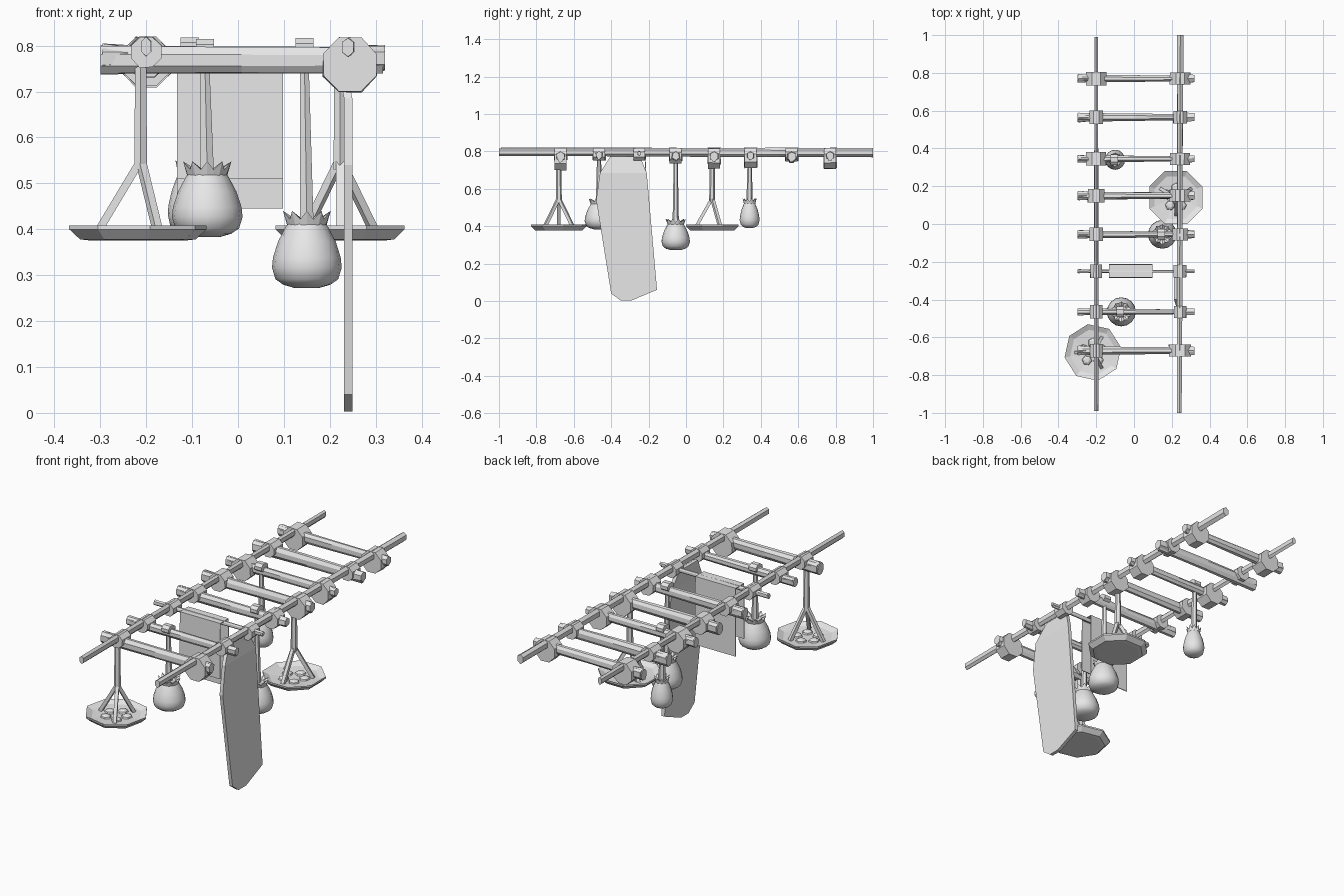
import bpy, bmesh, math, random
from mathutils import Vector, Matrix

random.seed(4)
cube = bpy.data.objects.get("Cube")
if cube:
    bpy.data.objects.remove(cube, do_unlink=True)

grey = bpy.data.materials.new("plain_grey")
grey.use_nodes = True
grey.diffuse_color = (0.8, 0.8, 0.8, 1)
for node in grey.node_tree.nodes:
    if node.type == 'BSDF_PRINCIPLED':
        node.inputs["Base Color"].default_value = (0.8, 0.8, 0.8, 1)


def finish(name, bm, smooth=False):
    bmesh.ops.recalc_face_normals(bm, faces=bm.faces[:])
    mesh = bpy.data.meshes.new(name)
    bm.to_mesh(mesh)
    bm.free()
    mesh.materials.append(grey)
    ob = bpy.data.objects.new(name, mesh)
    bpy.context.collection.objects.link(ob)
    if smooth:
        bpy.ops.object.select_all(action='DESELECT')
        ob.select_set(True)
        bpy.context.view_layer.objects.active = ob
        bpy.ops.object.shade_smooth_by_angle(angle=math.radians(40))
    return ob


def skin(bm, rings):
    """Join closed rings of points and cap both ends."""
    rows = [[bm.verts.new(p) for p in ring] for ring in rings]
    n = len(rows[0])
    for a, b in zip(rows, rows[1:]):
        for i in range(n):
            j = (i + 1) % n
            bm.faces.new((a[i], a[j], b[j], b[i]))
    bm.faces.new(rows[0][::-1])
    bm.faces.new(rows[-1])


def pole(name, p, q, size_p, size_q, sides=6, rough=0.0, steps=1):
    """Tapered bar from p to q; sizes are (width, height) radii."""
    p, q = Vector(p), Vector(q)
    axis = (q - p).normalized()
    ref = Vector((0, 0, 1)) if abs(axis.z) < 0.9 else Vector((0, 1, 0))
    u = axis.cross(ref).normalized()
    v = u.cross(axis)
    bm = bmesh.new()
    rings = []
    for s in range(steps + 1):
        t = s / steps
        w = size_p[0] + (size_q[0] - size_p[0]) * t
        h = size_p[1] + (size_q[1] - size_p[1]) * t
        ring = []
        for k in range(sides):
            a = math.tau * (k + 0.5) / sides
            f = 1 + random.uniform(-rough, rough)
            ring.append(p.lerp(q, t) + u * w * f * math.cos(a) + v * h * f * math.sin(a))
        rings.append(ring)
    skin(bm, rings)
    return finish(name, bm)


def lathe(name, profile, centre, sides, turn=0.0, smooth=False):
    bm = bmesh.new()
    skin(bm, [[Vector(centre) + Vector((r * math.cos(turn + math.tau * k / sides),
                                        r * math.sin(turn + math.tau * k / sides), z))
               for k in range(sides)] for r, z in profile])
    return finish(name, bm, smooth)


# Long side rails
LEFT, RIGHT = -0.2, 0.24
pole("right_rail", (LEFT, -0.99, 0.798), (LEFT, 0.99, 0.797), (0.013, 0.023), (0.011, 0.021), 6, 0.1, 4)
pole("left_rail", (RIGHT, -1, 0.797), (RIGHT + 0.005, 1, 0.794), (0.014, 0.021), (0.019, 0.025), 6, 0.1, 4)


# Cross beams and the lashing drums that tie them to the rails
def lashing(name, x, y, r, half, top):
    pole(name, (x, y - half, top - r), (x, y + half, top - r),
         (r * 1.06, r * 1.06), (r * 1.06, r * 1.06), 8, 0.03)


beams = [  # y, beam radius, right-side drum radius, left-side drum radius
    (-0.67, 0.03, 0.034, 0.06), (-0.465, 0.022, 0.034, 0.034),
    (-0.25, 0.012, 0.032, 0.034), (-0.055, 0.026, 0.036, 0.042),
    (0.15, 0.028, 0.045, 0.056), (0.345, 0.024, 0.054, 0.054),
    (0.565, 0.03, 0.036, 0.037), (0.77, 0.026, 0.056, 0.056)]
for i, (y, r, drum_a, drum_b) in enumerate(beams, 1):
    z = 0.798 - r
    pole(f"cross_beam_{i}", (-0.3, y, z), (0.316, y, z), (r * 0.85, r * 1.1), (r * 0.55, r * 0.95), 8, 0.08, 2)
    for side, x in (("a", -0.265), ("b", 0.295)):
        pole(f"beam_end_{i}_{side}", (x - 0.03, y, z + 0.004), (x + 0.025, y, z + 0.004),
             (r, r), (r * 0.8, r * 0.9), 6, 0.1)
    lashing(f"lashing_{i}_a", LEFT, y, drum_a, 0.036, 0.82)
    lashing(f"lashing_{i}_b", RIGHT + 0.004, y, drum_b, 0.032, 0.818)


# Hanging gourds with jagged collars
def gourd(name, x, y, bottom, r, height, top):
    shape = [(0.35, 0), (0.68, 0.05), (0.9, 0.13), (1, 0.3), (0.97, 0.45),
             (0.83, 0.68), (0.63, 0.88), (0.5, 1)]
    lathe(name + "_body", [(r * a, height * b) for a, b in shape], (x, y, bottom), 16, 0, True)
    neck = bottom + height
    bm = bmesh.new()
    rings = [[], [], []]
    for k in range(20):
        d = Vector((math.cos(math.tau * k / 20), math.sin(math.tau * k / 20), 0))
        tip = k % 2
        base = Vector((x, y, neck))
        rings[0].append(base + d * r * 0.55 + Vector((0, 0, -0.015)))
        rings[1].append(base + d * r * (0.72 if tip else 0.6) + Vector((0, 0, 0.02 if tip else 0.002)))
        rings[2].append(base + d * r * 0.4 + Vector((0, 0, 0.002)))
    skin(bm, rings)
    finish(name + "_collar", bm)
    pole(name + "_cord", (x, y, neck - 0.01), (x - 0.006, y, top),
         (0.017, 0.017), (0.01, 0.01), 6)
    pole(name + "_knot", (x - 0.025, y, top - 0.012), (x + 0.015, y, top - 0.012),
         (0.03, 0.022), (0.03, 0.022), 8)


gourd("front_gourd", -0.067, -0.465, 0.383, 0.077, 0.145, 0.806)
gourd("middle_gourd", 0.15, -0.055, 0.272, 0.076, 0.148, 0.808)
gourd("back_gourd", -0.1, 0.34, 0.39, 0.053, 0.14, 0.81)


# Hanging trays on a post with three struts
def tray(name, x, y, post_x, turn, strut_turn):
    dish = [(0.11, 0), (0.128, 0.002), (0.152, 0.024), (0.152, 0.032), (0.122, 0.018), (0.05, 0.012)]
    lathe(name + "_dish", dish, (x, y, 0.376), 8, turn)
    pole(name + "_post", (post_x, y, 0.53), (post_x, y, 0.78), (0.016, 0.016), (0.014, 0.014), 6)
    for k in range(3):
        a = strut_turn + math.tau * k / 3
        foot = (x + 0.09 * math.cos(a), y + 0.09 * math.sin(a), 0.39)
        pole(f"{name}_strut_{k + 1}", foot, (post_x, y, 0.55), (0.012, 0.012), (0.012, 0.012), 4)
    for k in range(5):
        a = math.tau * k / 5 + 0.3
        lathe(f"{name}_coal_{k + 1}", [(0.028, 0), (0.024, 0.01), (0.012, 0.016)],
              (x + 0.052 * math.cos(a), y + 0.052 * math.sin(a), 0.386), 6, a)


tray("front_tray", -0.218, -0.68, -0.212, math.radians(10), math.pi)
tray("back_tray", 0.222, 0.14, 0.222, math.pi / 8, math.radians(30))

# Hide folded over a thin beam: short front flap, long back flap
bm = bmesh.new()
fold = [(-0.285, 0.51), (-0.283, 0.795), (-0.217, 0.795), (-0.215, 0.445)]
rows = [[bm.verts.new((x, y, z)) for y, z in fold] for x in (-0.133, 0.098)]
for i in range(len(fold) - 1):
    bm.faces.new((rows[0][i], rows[1][i], rows[1][i + 1], rows[0][i + 1]))
hide = finish("folded_hide", bm)
solid = hide.modifiers.new("thickness", 'SOLIDIFY')
solid.thickness = 0.004
solid.offset = 0

# Long hanging board, bent inwards at the top
outline = [(-0.4, 0.78), (-0.25, 0.78), (-0.21, 0.685), (-0.155, 0.06), (-0.29, 0.003),
           (-0.35, 0.003), (-0.4, 0.04), (-0.48, 0.54), (-0.46, 0.685)]
bm = bmesh.new()
skin(bm, [[Vector((0.24 + off - max(0, z - 0.685) * 0.2, y, z)) for y, z in outline]
          for off in (-0.009, 0.009)])
bmesh.ops.bisect_plane(bm, geom=bm.verts[:] + bm.edges[:] + bm.faces[:],
                       plane_co=(0, 0, 0.685), plane_no=(0, 0, 1))
finish("hanging_board", bm)
